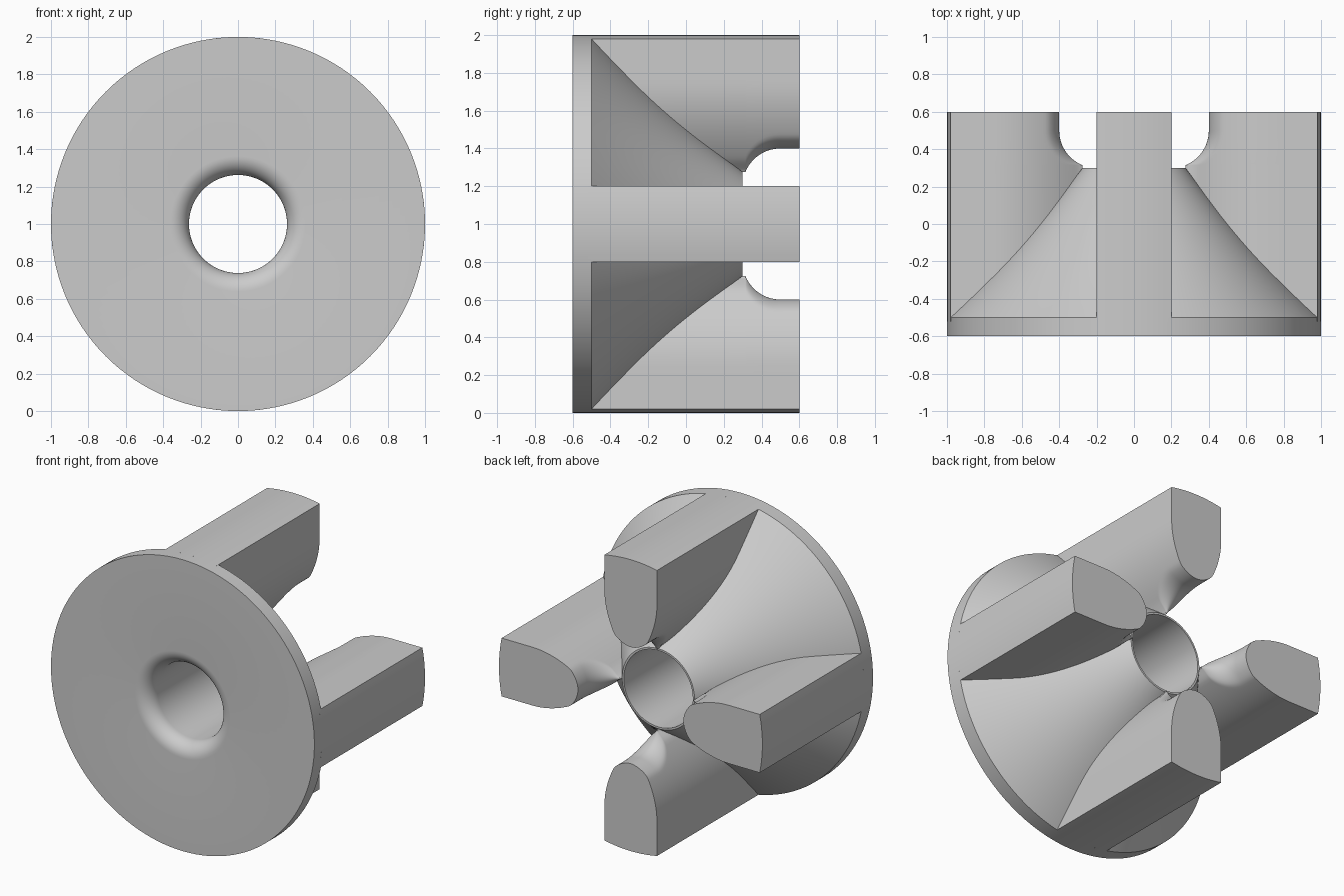
import bpy, bmesh, math
from mathutils import Matrix, Vector

cube = bpy.data.objects.get("Cube")
if cube:
    bpy.data.objects.remove(cube, do_unlink=True)

mat = bpy.data.materials.new("plain grey")
mat.use_nodes = True
GREY = (0.6, 0.6, 0.6, 1)
mat.diffuse_color = GREY
mat.node_tree.nodes["Principled BSDF"].inputs["Base Color"].default_value = GREY

BORE, HALF, CENTRE = 0.262, 0.2, Vector((0, 0, 1))


def make(name, bm):
    bmesh.ops.recalc_face_normals(bm, faces=bm.faces[:])
    mesh = bpy.data.meshes.new(name)
    bm.to_mesh(mesh)
    bm.free()
    ob = bpy.data.objects.new(name, mesh)
    bpy.context.collection.objects.link(ob)
    mesh.materials.append(mat)
    bpy.ops.object.select_all(action='DESELECT')
    ob.select_set(True)
    bpy.context.view_layer.objects.active = ob
    bpy.ops.object.shade_smooth_by_angle(angle=math.radians(35))
    return ob


def loft(bm, rings, wrap):
    """Skin closed rings of points; cap the ends unless they wrap round."""
    loops = [[bm.verts.new(p) for p in ring] for ring in rings]
    pairs = list(zip(loops, loops[1:]))
    if wrap:
        pairs.append((loops[-1], loops[0]))
    else:
        bm.faces.new(loops[0])
        bm.faces.new(loops[-1])
    for a, b in pairs:
        for i in range(len(a)):
            j = (i + 1) % len(a)
            bm.faces.new((a[i], a[j], b[j], b[i]))


# Flanged hub: (radius, y) profile with a rounded bore mouth and a flared back
lip = 0.1
profile = [(BORE + lip * (1 - math.cos(a)), -0.6 + lip * (1 - math.sin(a)))
           for a in (math.pi / 2 * i / 10 for i in range(11))]
profile += [(1, -0.6), (1, -0.5)]
for i in range(1, 17):
    t = i / 16
    profile.append((1 - 0.725 * t - 0.12 * t * (1 - t), -0.5 + 0.8 * t))
profile.append((BORE, 0.3))

bm = bmesh.new()
steps = 128
rings = []
for k in range(steps):
    a = 2 * math.pi * k / steps
    rings.append([CENTRE + Vector((r * math.sin(a), y, r * math.cos(a)))
                  for r, y in profile])
loft(bm, rings, True)
make("flanged_hub", bm)


# Legs: flanks taper towards the axis, with a rounded inner nose
def half_width(r, nose):
    u = max(0, (0.75 - r) / 0.48)
    w = HALF * max(0.02, 1 - u * u)
    s = min(1, (r - nose) / 0.07)
    return w * math.sqrt(1 - (1 - s) ** 2)


def leg_ring(y, nose):
    top = math.sqrt(1 - HALF * HALF)
    side = []
    for i in range(1, 29):
        r = nose + (top - nose) * (i / 28) ** 2
        side.append((half_width(r, nose), r))
    crown = [(HALF * (1 - i / 5), 0) for i in range(1, 10)]
    crown = [(x, math.sqrt(1 - x * x)) for x, _ in crown]
    outline = [(0, nose)] + side + crown + [(-x, r) for x, r in reversed(side)]
    return [Vector((x, y, r)) for x, r in outline]


# The inner edge follows a circular scoop behind the hub, then runs straight
scoop, scoop_y = 0.2, 0.5
stations = [(-0.52, 0.275)]
start = math.asin(0.375)
for i in range(15):
    a = start + (math.pi / 2 - start) * i / 14
    stations.append((scoop_y - scoop * math.cos(a), scoop + scoop * math.sin(a)))
stations.append((0.6, 0.4))

for k, name in enumerate(("top_leg", "left_leg", "bottom_leg", "right_leg")):
    turn = Matrix.Rotation(k * math.pi / 2, 3, 'Y')
    bm = bmesh.new()
    loft(bm, [[CENTRE + turn @ p for p in leg_ring(y, n)] for y, n in stations], False)
    make(name, bm)
